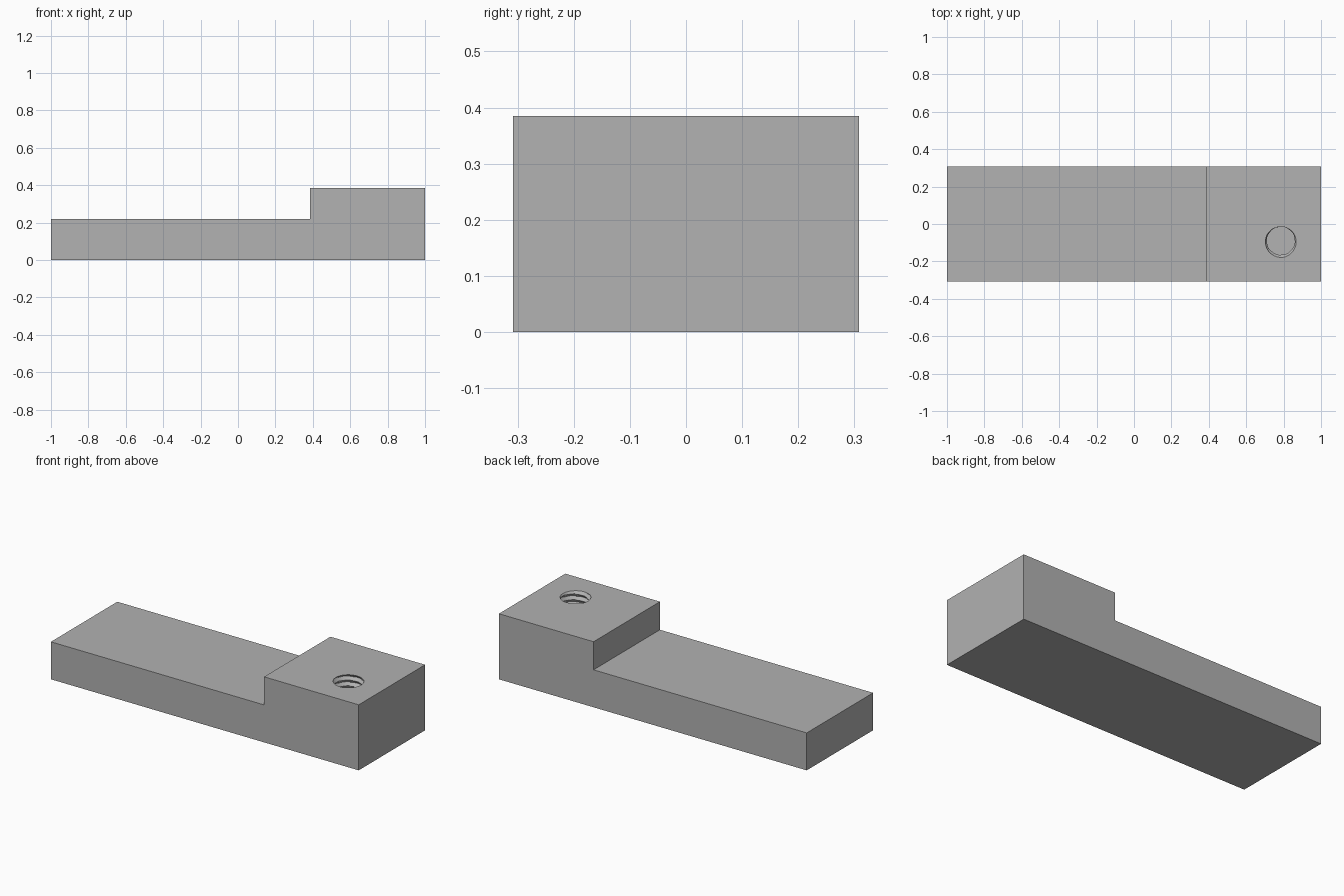
import bpy, bmesh, math

cube = bpy.data.objects.get("Cube")
if cube:
    bpy.data.objects.remove(cube, do_unlink=True)

LENGTH, WIDTH, HEIGHT = 2.0, 0.616, 0.385
STEP_X, STEP_Z = 0.385, 0.22

grey = bpy.data.materials.new("plain grey")
grey.use_nodes = True
colour = (0.445, 0.445, 0.445, 1)
grey.diffuse_color = colour
grey.node_tree.nodes["Principled BSDF"].inputs["Base Color"].default_value = colour


def make_object(name, bm):
    bmesh.ops.recalc_face_normals(bm, faces=bm.faces)
    mesh = bpy.data.meshes.new(name)
    bm.to_mesh(mesh)
    bm.free()
    mesh.materials.append(grey)
    obj = bpy.data.objects.new(name, mesh)
    bpy.context.collection.objects.link(obj)
    return obj


# Stepped block: side profile extruded across the width
half = LENGTH / 2
profile = [(-half, 0), (half, 0), (half, HEIGHT), (STEP_X, HEIGHT),
           (STEP_X, STEP_Z), (-half, STEP_Z)]
bm = bmesh.new()
face = bm.faces.new([bm.verts.new((x, -WIDTH / 2, z)) for x, z in profile])
ext = bmesh.ops.extrude_face_region(bm, geom=[face])
new_verts = [v for v in ext["geom"] if isinstance(v, bmesh.types.BMVert)]
bmesh.ops.translate(bm, verts=new_verts, vec=(0, WIDTH, 0))
block = make_object("stepped_block", bm)

# Threaded blind hole: the radius follows a helical triangle wave
CX, CY = 0.785, -0.09
R_MINOR, R_MAJOR = 0.074, 0.09
PITCH, DEPTH = 0.034, 0.25
SEGS, PER_TURN = 48, 8


def thread_radius(angle, z):
    phase = ((z - HEIGHT) / PITCH - (angle + math.pi / 2) / math.tau) % 1
    return R_MINOR + (R_MAJOR - R_MINOR) * abs(2 * phase - 1)


bm = bmesh.new()
rings = []
z = HEIGHT - DEPTH
while z < HEIGHT + PITCH:
    ring = []
    for i in range(SEGS):
        a = math.tau * i / SEGS
        r = thread_radius(a, z)
        ring.append(bm.verts.new((CX + r * math.cos(a), CY + r * math.sin(a), z)))
    rings.append(ring)
    z += PITCH / PER_TURN
for low, high in zip(rings, rings[1:]):
    for i in range(SEGS):
        j = (i + 1) % SEGS
        bm.faces.new((low[i], low[j], high[j], high[i]))
bm.faces.new(rings[0])
bm.faces.new(rings[-1])
bmesh.ops.triangulate(bm, faces=bm.faces)
cutter = make_object("thread_cutter", bm)
cutter.hide_render = True
cutter.hide_viewport = True

# Cut the hole and apply it, then drop the cutter
cut = block.modifiers.new("threaded hole", "BOOLEAN")
cut.operation = "DIFFERENCE"
cut.solver = "EXACT"
cut.object = cutter
bpy.context.view_layer.objects.active = block
block.select_set(True)
bpy.ops.object.modifier_apply(modifier=cut.name)
bpy.data.objects.remove(cutter, do_unlink=True)
bpy.ops.object.shade_smooth_by_angle(angle=math.radians(30))
